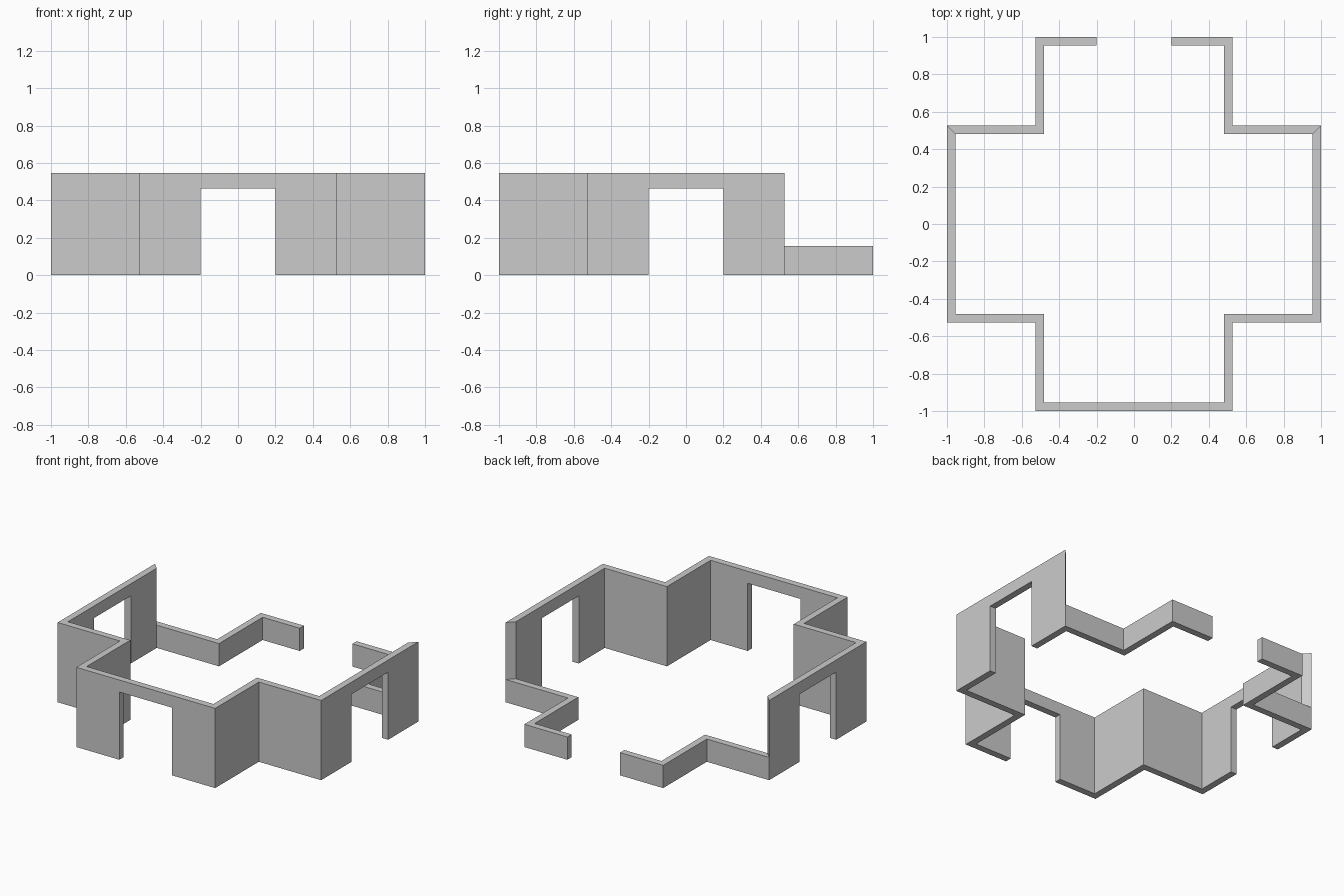
import bpy, bmesh
from math import copysign

if "Cube" in bpy.data.objects:
    bpy.data.objects.remove(bpy.data.objects["Cube"])

T = 0.046            # wall thickness
C = 0.527            # inner corner of the cross plan
TALL, LOW, DOOR = 0.547, 0.156, 0.464


def inset(p):
    return tuple(copysign(abs(v) - T, v) for v in p)


def wall(name, plan, height):
    """Mitred wall following the outer plan points, thickened inward."""
    bm = bmesh.new()
    rings = []
    for p in plan:
        q = inset(p)
        rings.append([bm.verts.new((*xy, z)) for xy, z in
                      ((p, 0), (q, 0), (q, height), (p, height))])
    for a, b in zip(rings, rings[1:]):
        for i in range(4):
            j = (i + 1) % 4
            bm.faces.new((a[i], a[j], b[j], b[i]))
    bm.faces.new(rings[0])
    bm.faces.new(rings[-1])
    bmesh.ops.recalc_face_normals(bm, faces=bm.faces)
    me = bpy.data.meshes.new(name)
    bm.to_mesh(me)
    bm.free()
    ob = bpy.data.objects.new(name, me)
    bpy.context.collection.objects.link(ob)
    return ob


def cut(target, name, center, size):
    """Box opening cut through a wall."""
    bpy.ops.mesh.primitive_cube_add(size=1, location=center)
    c = bpy.context.object
    c.name = name
    c.scale = size
    c.hide_render = True
    c.display_type = 'WIRE'
    m = target.modifiers.new(name, 'BOOLEAN')
    m.operation, m.object, m.solver = 'DIFFERENCE', c, 'EXACT'


def mirrored(half):
    return half + [(-x, y) for x, y in reversed(half)]


# Tall wall: sides and front, mitred ends at the back corners of the side arms
tall = wall("tall_wall", mirrored([(-1, C), (-1, -C), (-C, -C), (-C, -1)]), TALL)

# Low wall: around the back arm
low = wall("low_wall", mirrored([(-1, C), (-C, C), (-C, 1)]), LOW)

# Doorways in front and both sides, open gap at the back
h = DOOR + 0.2
zc = DOOR - h / 2
cut(tall, "front_doorway_cutter", (0, -1, zc), (0.4, 0.4, h))
cut(tall, "side_doorway_cutter", (0, 0, zc), (2.4, 0.4, h))
cut(low, "back_gap_cutter", (0, 1, zc), (0.4, 0.4, h))
